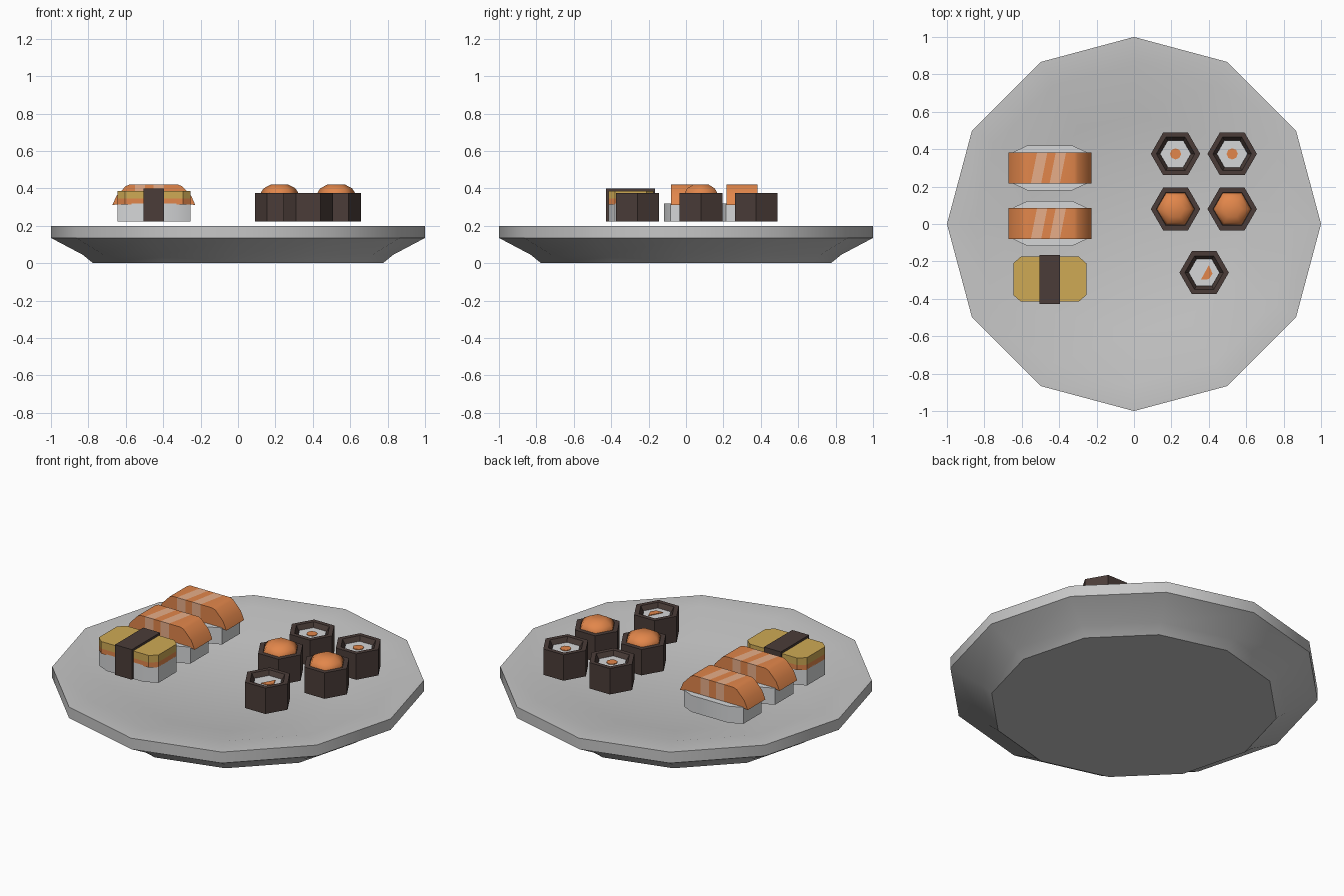
import bpy, bmesh, math
from mathutils import Vector

if "Cube" in bpy.data.objects:
    bpy.data.objects.remove(bpy.data.objects["Cube"])


def material(name, rgb):
    m = bpy.data.materials.new(name)
    m.diffuse_color = (*rgb, 1)
    m.use_nodes = True
    m.node_tree.nodes["Principled BSDF"].inputs["Base Color"].default_value = m.diffuse_color
    return m


PLATE = material("plate_grey", (0.57, 0.57, 0.57))
RICE = material("rice_white", (0.66, 0.67, 0.68))
WEED = material("seaweed_brown", (0.07, 0.046, 0.04))
ORANGE = material("salmon_orange", (0.76, 0.24, 0.07))
PALE = material("salmon_pale", (0.8, 0.42, 0.25))
YELLOW = material("egg_yellow", (0.62, 0.4, 0.09))


def finish(name, bm, mats, angle=40):
    bmesh.ops.recalc_face_normals(bm, faces=bm.faces)
    me = bpy.data.meshes.new(name)
    bm.to_mesh(me)
    bm.free()
    ob = bpy.data.objects.new(name, me)
    bpy.context.collection.objects.link(ob)
    for m in mats:
        me.materials.append(m)
    bpy.ops.object.select_all(action='DESELECT')
    ob.select_set(True)
    bpy.context.view_layer.objects.active = ob
    bpy.ops.object.shade_smooth_by_angle(angle=math.radians(angle))
    return ob


def lathe(name, profile, sides, mat, at=(0, 0), angle=40):
    """Revolve (radius, z) points, closing both ends with flat caps."""
    bm = bmesh.new()
    rings = []
    for r, z in profile:
        rings.append([bm.verts.new((at[0] + r * math.cos(k * math.tau / sides),
                                    at[1] + r * math.sin(k * math.tau / sides), z))
                      for k in range(sides)])
    for a, b in zip(rings, rings[1:]):
        for k in range(sides):
            n = (k + 1) % sides
            bm.faces.new((a[k], a[n], b[n], b[k]))
    bm.faces.new(rings[0][::-1])
    bm.faces.new(rings[-1])
    return finish(name, bm, [mat], angle)


def extrude(bm, points, offset):
    face = bm.faces.new([bm.verts.new(p) for p in points])
    out = bmesh.ops.extrude_face_region(bm, geom=[face])
    bmesh.ops.translate(bm, vec=offset,
                        verts=[v for v in out['geom'] if isinstance(v, bmesh.types.BMVert)])


def slab(name, outline, at, z0, z1, mat, angle=30):
    bm = bmesh.new()
    extrude(bm, [(at[0] + x, at[1] + y, z0) for x, y in outline], (0, 0, z1 - z0))
    return finish(name, bm, [mat], angle)


def chamfered(hx, hy, cx, cy):
    """Rectangle outline with cut corners."""
    return [(hx, hy - cy), (hx - cx, hy), (cx - hx, hy), (-hx, hy - cy),
            (-hx, cy - hy), (cx - hx, -hy), (hx - cx, -hy), (hx, cy - hy)]


# Dished plate with twelve sides
lathe("plate", [(0.775, 0), (0.83, 0.045), (1, 0.135), (1, 0.2),
                (0.86, 0.2), (0.58, 0.13)], 12, PLATE)

# Seaweed rolls: shell, rice and filling
dot = [(0.03 * math.cos(k * math.tau / 8), 0.03 * math.sin(k * math.tau / 8)) for k in range(8)]
slice_shape = [(-0.017, -0.037), (0.025, -0.035), (0.045, -0.005), (0.025, 0.04)]
rolls = [((0.222, 0.375), dot), ((0.525, 0.375), dot), ((0.375, -0.26), slice_shape),
         ((0.222, 0.08), None), ((0.525, 0.08), None)]
for at, filling in rolls:
    lathe("roll_seaweed", [(0.132, 0.222), (0.132, 0.375), (0.103, 0.375), (0.083, 0.34)],
          6, WEED, at, 30)
    if filling:
        lathe("roll_rice", [(0.083, 0.33), (0.083, 0.35)], 6, RICE, at, 30)
        slab("roll_filling", filling, at, 0.345, 0.354, ORANGE)
    else:
        lathe("roll_roe", [(0.1, 0.355), (0.1, 0.377), (0.085, 0.4), (0.048, 0.42)],
              6, ORANGE, at, 80)

# Rice blocks under the three toppings
for y in (0.3, 0.003, -0.295):
    slab("rice_block", chamfered(0.195, 0.12, 0.075, 0.035), (-0.45, y), 0.222, 0.32, RICE, 50)

# Arched salmon slices with slanted pale stripes
half = [(0.222, 0.31), (0.2, 0.36), (0.15, 0.412), (0.13, 0.42)]
arch = half + [(-x, z) for x, z in reversed(half)] + [(-0.18, 0.318), (0.18, 0.318)]
slant = 0.2
edges = (-0.085, -0.03, 0.015, 0.07)
for y in (0.3, 0.003):
    bm = bmesh.new()
    extrude(bm, [(-0.45 + x, y - 0.083, z) for x, z in arch], (0, 0.166, 0))
    normal = Vector((1, -slant, 0))
    for e in edges:
        bmesh.ops.bisect_plane(bm, geom=bm.verts[:] + bm.edges[:] + bm.faces[:],
                               plane_co=(-0.45 + e, y, 0), plane_no=normal)
    for f in bm.faces:
        c = f.calc_center_median()
        d = c.x + 0.45 - slant * (c.y - y)
        f.material_index = int(edges[0] < d < edges[1] or edges[2] < d < edges[3])
    finish("salmon_slice", bm, [ORANGE, PALE], 45)

# Egg topping in two layers, held by a seaweed band
egg = chamfered(0.195, 0.12, 0.04, 0.035)
slab("egg_lower_layer", egg, (-0.45, -0.295), 0.315, 0.345, ORANGE)
slab("egg_upper_layer", egg, (-0.45, -0.295), 0.345, 0.387, YELLOW)
slab("seaweed_band", [(0.055, 0.132), (-0.055, 0.132), (-0.055, -0.132), (0.055, -0.132)],
     (-0.45, -0.297), 0.222, 0.4, WEED)
